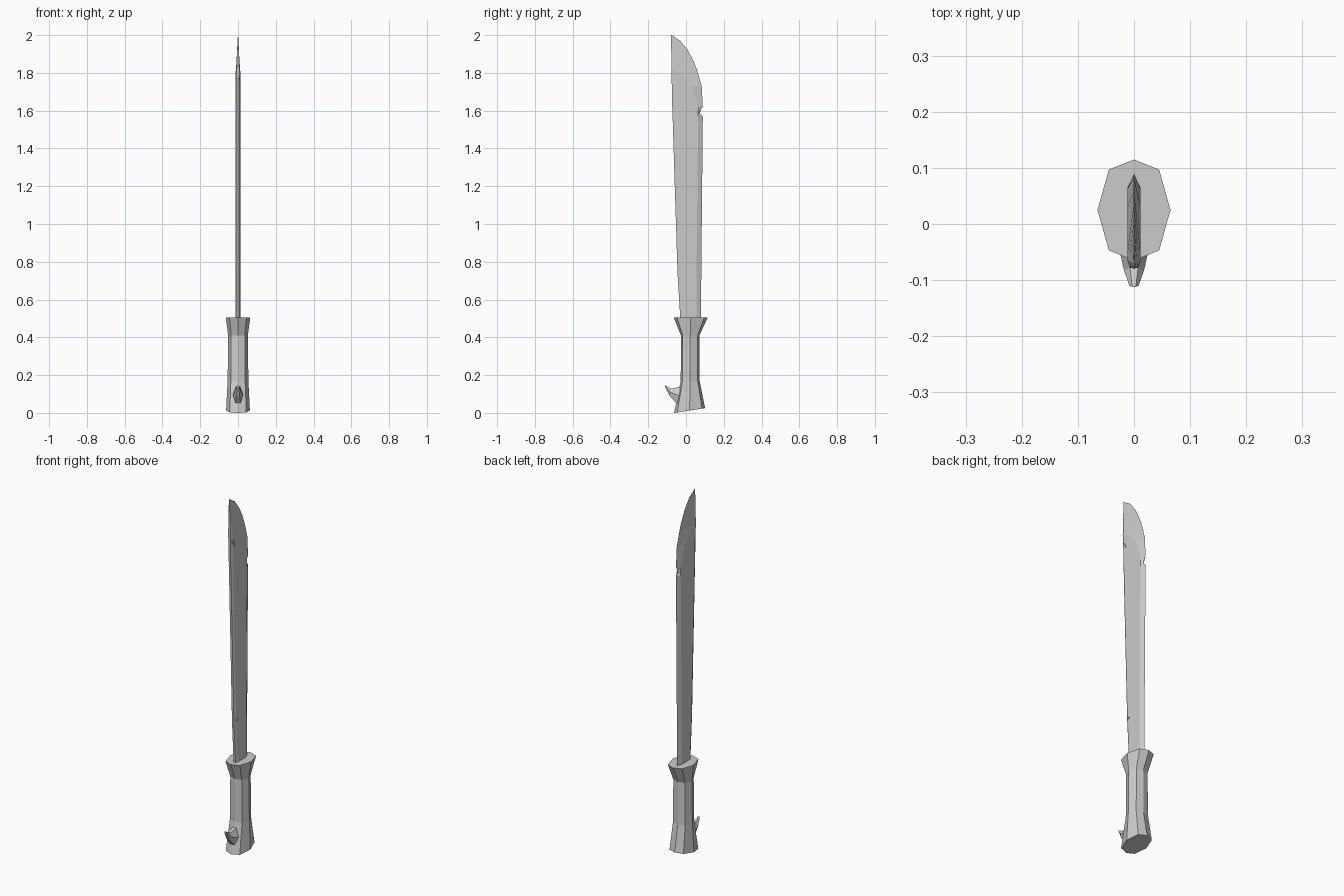
import bpy, bmesh


def loft(name, rings):
    """Skin a list of equal-length vertex rings and cap both ends."""
    bm = bmesh.new()
    rows = [[bm.verts.new(p) for p in ring] for ring in rings]
    n = len(rows[0])
    for a, b in zip(rows, rows[1:]):
        for i in range(n):
            j = (i + 1) % n
            bm.faces.new((a[i], a[j], b[j], b[i]))
    bm.faces.new(rows[0][::-1])
    bm.faces.new(rows[-1])
    bmesh.ops.recalc_face_normals(bm, faces=bm.faces)
    mesh = bpy.data.meshes.new(name)
    bm.to_mesh(mesh)
    bm.free()
    obj = bpy.data.objects.new(name, mesh)
    bpy.context.collection.objects.link(obj)
    return obj


# Handle: flared eight-sided grip with a slanted butt
OCT = [(0, 1), (.69, .8), (1, 0), (.69, -.8), (0, -1), (-.69, -.8), (-1, 0), (-.69, .8)]


def grip_ring(z, cy, rx, ry, slope=0.0):
    return [(rx * u, cy + ry * v, z + slope * (v + 1)) for u, v in OCT]


loft("handle", [
    grip_ring(0.0, 0.019, 0.063, 0.082, 0.0125),
    grip_ring(0.17, 0.022, 0.055, 0.050),
    grip_ring(0.41, 0.022, 0.052, 0.049),
    grip_ring(0.505, 0.025, 0.065, 0.090),
])


# Spur: hooked six-sided prong on the front of the grip
def spur_ring(top, bottom, w):
    (ty, tz), (by, bz) = top, bottom
    my, mz = (ty + by) / 2, (tz + bz) / 2
    return [(-.4 * w, ty, tz), (.4 * w, ty, tz), (w, my, mz),
            (.5 * w, by, bz), (-.5 * w, by, bz), (-w, my, mz)]


loft("spur", [
    spur_ring((-0.015, 0.145), (-0.025, 0.05), 0.029),
    spur_ring((-0.04, 0.137), (-0.052, 0.052), 0.026),
    spur_ring((-0.078, 0.128), (-0.086, 0.09), 0.018),
    spur_ring((-0.112, 0.147), (-0.109, 0.133), 0.008),
])

# Blade rows: z, spine y, bevel ridge y, cutting edge y, half thickness, half spine width
ROWS = [
    (0.48, -0.029, 0.054, 0.079, 0.012, 0.006),
    (0.74, -0.045, 0.056, 0.081, 0.012, 0.006),
    (1.57, -0.071, 0.064, 0.089, 0.012, 0.006),
    (1.585, -0.071, 0.064, 0.074, 0.012, 0.006),
    (1.605, -0.072, 0.063, 0.078, 0.012, 0.006),
    (1.62, -0.073, 0.062, 0.089, 0.012, 0.006),
    (1.73, -0.075, 0.030, 0.083, 0.012, 0.006),
    (1.81, -0.078, -0.055, 0.060, 0.012, 0.007),
    (1.86, -0.077, -0.065, 0.041, 0.008, 0.006),
    (1.92, -0.078, -0.069, 0.010, 0.005, 0.004),
    (1.97, -0.079, -0.074, -0.030, 0.0025, 0.002),
    (2.0, -0.080, -0.079, -0.077, 0.0004, 0.0003),
]
blade = loft("blade", [
    [(0, e, z), (t, r, z), (t, min(s + 0.013, r - 0.0005), z), (w, s, z),
     (-w, s, z), (-t, min(s + 0.013, r - 0.0005), z), (-t, r, z)]
    for z, s, r, e, t, w in ROWS])

# Battle damage: shallow gouges on one side of the spine
gouges = [
    [(-0.10, 1.79), (-0.10, 1.765), (-0.065, 1.76), (-0.045, 1.718), (-0.055, 1.765)],
    [(-0.032, 0.75), (-0.032, 0.738), (-0.024, 0.737), (-0.016, 0.746), (-0.024, 0.748)],
]
for k, outline in enumerate(gouges):
    cutter = loft(f"gouge_cutter_{k + 1}",
                  [[(x, y, z) for y, z in outline] for x in (0.008, 0.03)])
    cutter.hide_render = True
    cutter.hide_viewport = True
    mod = blade.modifiers.new("gouge", 'BOOLEAN')
    mod.operation = 'DIFFERENCE'
    mod.solver = 'EXACT'
    mod.object = cutter
